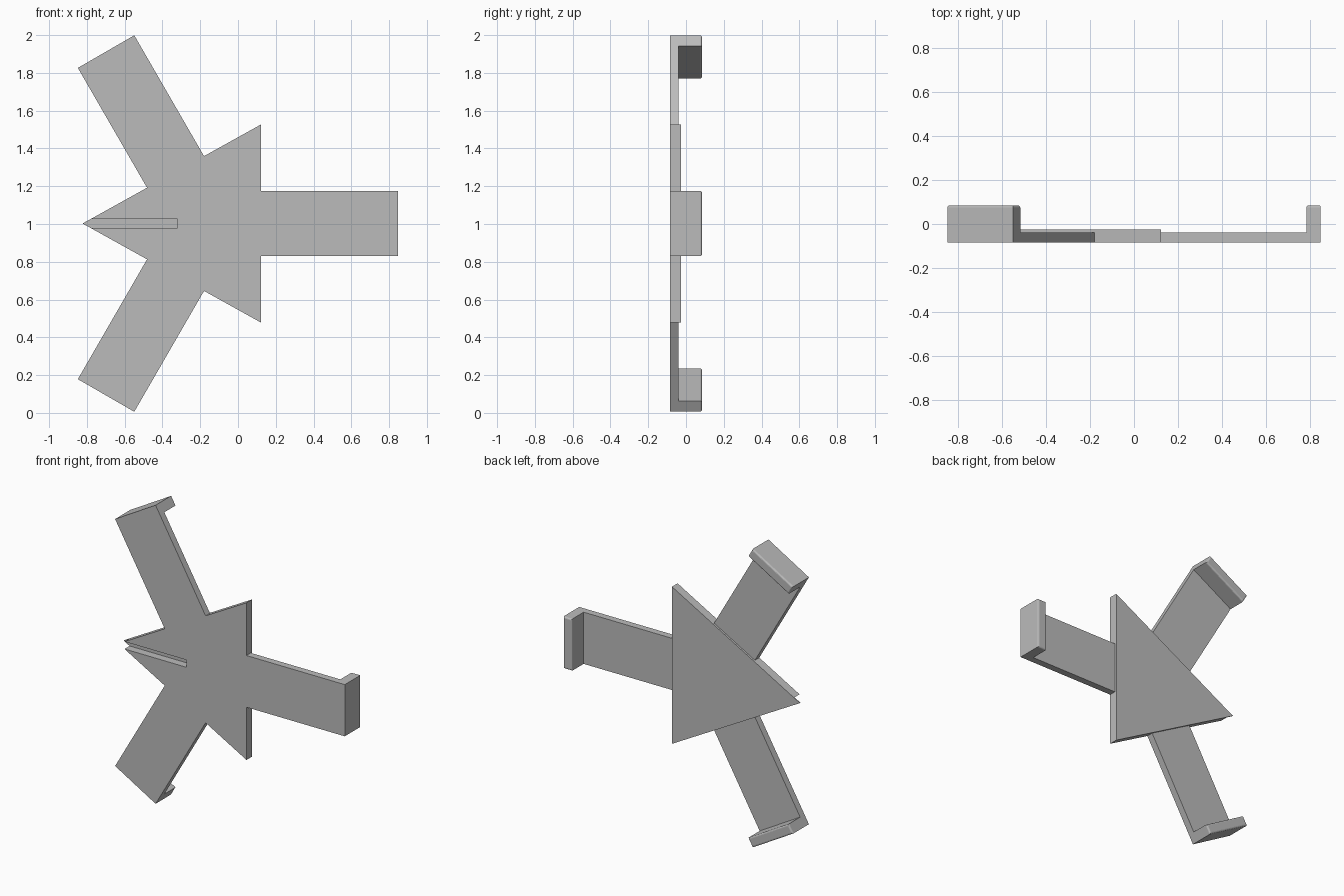
import bpy, bmesh
from math import radians
from mathutils import Matrix, Vector

if "Cube" in bpy.data.objects:
    bpy.data.objects.remove(bpy.data.objects["Cube"])

FRONT, BACK = -0.085, 0.085
PLATE_BACK, ARM_BACK = -0.026, -0.039
HUB = Vector((-0.173, 0, 1.0025))
ARM_WIDTH, LIP = 0.345, 0.065

grey = bpy.data.materials.new("plain grey")
grey.use_nodes = True
colour = (0.5, 0.5, 0.5, 1)
grey.diffuse_color = colour
grey.node_tree.nodes["Principled BSDF"].inputs["Base Color"].default_value = colour


def prism(points, offset):
    """Extrude a closed outline along an offset vector."""
    bm = bmesh.new()
    face = bm.faces.new([bm.verts.new(p) for p in points])
    extruded = bmesh.ops.extrude_face_region(bm, geom=[face], use_keep_orig=True)
    verts = [g for g in extruded["geom"] if isinstance(g, bmesh.types.BMVert)]
    bmesh.ops.translate(bm, verts=verts, vec=offset)
    bmesh.ops.recalc_face_normals(bm, faces=bm.faces)
    return bm


def finish(bm, name):
    mesh = bpy.data.meshes.new(name)
    bm.to_mesh(mesh)
    bm.free()
    mesh.materials.append(grey)
    obj = bpy.data.objects.new(name, mesh)
    bpy.context.collection.objects.link(obj)
    return obj


# Triangular centre plate
corners = [(-0.823, 1.0025), (0.122, 0.478), (0.122, 1.527)]
plate = finish(prism([(x, FRONT, z) for x, z in corners],
                     (0, PLATE_BACK - FRONT, 0)), "centre_plate")

# Blind slot in the front of the plate, open at its tip
slot = [(-0.95, 0.978), (-0.32, 0.978), (-0.32, 1.027), (-0.95, 1.027)]
cutter = finish(prism([(x, FRONT - 0.05, z) for x, z in slot],
                      (0, 0.103, 0)), "slot_cutter")
cutter.hide_render = True
cutter.hide_set(True)
cut = plate.modifiers.new("slot", 'BOOLEAN')
cut.operation = 'DIFFERENCE'
cut.solver = 'EXACT'
cut.object = cutter


# Arms with a hooked lip, softened along the lip's rear edges
def arm(name, length, angle):
    profile = [(0.2, FRONT), (length, FRONT), (length, BACK),
               (length - LIP, BACK), (length - LIP, ARM_BACK), (0.2, ARM_BACK)]
    bm = prism([(r, y, -ARM_WIDTH / 2) for r, y in profile], (0, 0, ARM_WIDTH))
    rear = [e for e in bm.edges if all(v.co.y > BACK - 0.001 for v in e.verts)]
    bmesh.ops.bevel(bm, geom=rear, offset=0.01, segments=3, profile=0.5,
                    affect='EDGES')
    bm.transform(Matrix.Translation(HUB) @ Matrix.Rotation(radians(-angle), 4, 'Y'))
    finish(bm, name)


for name, length, angle in (("left_arm", 1.021, 0),
                            ("upper_arm", 1.051, 120),
                            ("lower_arm", 1.051, 240)):
    arm(name, length, angle)
